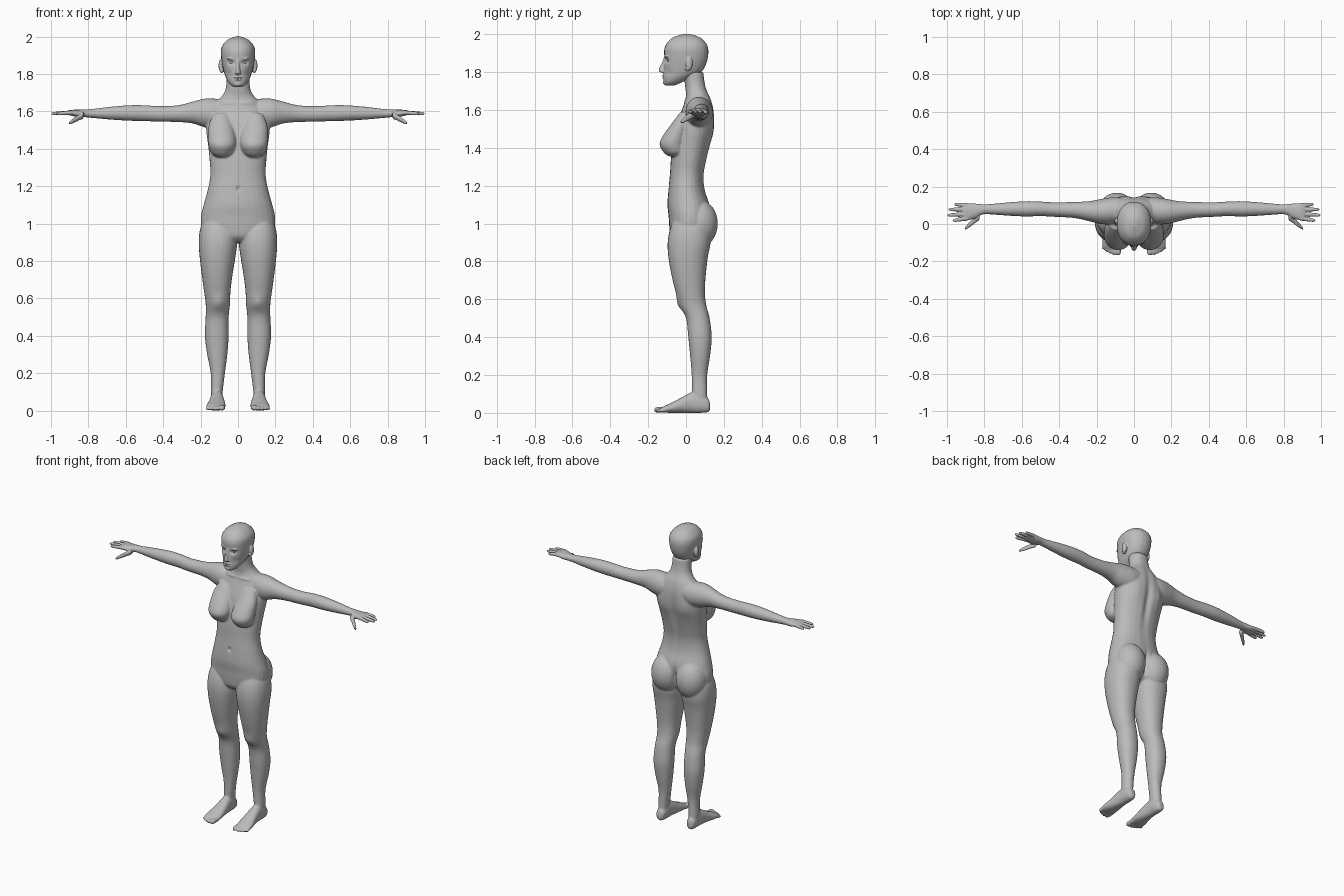
import bpy, bmesh, math
from mathutils import Vector

skin = bpy.data.materials.new("plain_grey")
skin.diffuse_color = (0.5, 0.5, 0.5, 1)


def spline(rows, steps=4):
    """Catmull-Rom interpolation of section rows."""
    out = []
    for i in range(len(rows) - 1):
        a, b, c, d = (rows[max(0, min(len(rows) - 1, i + k))] for k in (-1, 0, 1, 2))
        for s in range(steps):
            t = s / steps
            out.append([0.5 * (2 * q + (r - p) * t + (2 * p - 5 * q + 4 * r - u) * t * t
                               + (3 * q - p - 3 * r + u) * t ** 3)
                        for p, q, r, u in zip(a, b, c, d)])
    return out + [list(rows[-1])]


def loft(bm, axis, rows, sides=(1,), power=2.2, n=28):
    """Closed tube along an axis; each row is position, then min/max of both cross axes."""
    for side in sides:
        rings = []
        for t, a0, a1, b0, b1 in spline(rows):
            ring = []
            for k in range(n):
                c, s = math.cos(2 * math.pi * k / n), math.sin(2 * math.pi * k / n)
                a = (a0 + a1) / 2 + (a1 - a0) / 2 * math.copysign(abs(c) ** (2 / power), c)
                b = (b0 + b1) / 2 + (b1 - b0) / 2 * math.copysign(abs(s) ** (2 / power), s)
                p = {"x": (t, a, b), "y": (a, t, b), "z": (a, b, t)}[axis]
                ring.append(bm.verts.new((p[0] * side, p[1], p[2])))
            rings.append(ring)
        for r, q in zip(rings, rings[1:]):
            for k in range(n):
                bm.faces.new((r[k], r[(k + 1) % n], q[(k + 1) % n], q[k]))
        bm.faces.new(rings[0][::-1])
        bm.faces.new(rings[-1])


def centred(rows):
    return [(z, -h, h, y0, y1) for z, h, y0, y1 in rows]


def ball(bm, centre, radii, sides=(1,)):
    for side in sides:
        vs = bmesh.ops.create_uvsphere(bm, u_segments=24, v_segments=16, radius=1)["verts"]
        for v in vs:
            v.co = Vector((side * (centre[0] + v.co.x * radii[0]),
                           centre[1] + v.co.y * radii[1], centre[2] + v.co.z * radii[2]))


def digit(bm, axis, p, q, r0, r1, sides):
    """Round-ended finger or toe from p to q."""
    i = "xyz".index(axis)
    others = [k for k in range(3) if k != i]
    rows = []
    for t, f in ((0, .6), (.06, 1), (.3, .95), (.5, 1.03), (.8, 1), (.93, .8), (1, .3)):
        c = [a + (b - a) * t for a, b in zip(p, q)]
        r = (r0 + (r1 - r0) * t) * f
        rows.append([c[i]] + [w for k in others for w in (c[k] - r, c[k] + r)])
    loft(bm, axis, rows, sides, 2, 14)


def finish(bm, name, voxel, smooth, dents=()):
    """Fuse the volumes into one skin, soften it, then push in or out small details along y."""
    bmesh.ops.recalc_face_normals(bm, faces=bm.faces)
    me = bpy.data.meshes.new(name)
    bm.to_mesh(me)
    bm.free()
    ob = bpy.data.objects.new(name, me)
    bpy.context.collection.objects.link(ob)
    m = ob.modifiers.new("fuse", "REMESH")
    m.mode, m.voxel_size = "VOXEL", voxel
    m = ob.modifiers.new("soften", "SMOOTH")
    m.factor, m.iterations = 0.5, smooth
    dg = bpy.context.evaluated_depsgraph_get()
    new = bpy.data.meshes.new_from_object(ob.evaluated_get(dg))
    ob.modifiers.clear()
    ob.data = new
    for v in new.vertices:
        x, y, z = abs(v.co.x), v.co.y, v.co.z
        for cx, cy, cz, rx, ry, rz, dy in dents:
            d = ((x - cx) / rx) ** 2 + ((y - cy) / ry) ** 2 + ((z - cz) / rz) ** 2
            if d < 9:
                v.co.y += dy * math.exp(-d)
    new.materials.clear()
    new.materials.append(skin)
    new.shade_smooth()


BOTH = (1, -1)

# Body: torso and neck
bm = bmesh.new()
loft(bm, "z", centred([
    (.90, .06, -.05, .06), (.93, .13, -.08, .10), (.98, .192, -.088, .125),
    (1.04, .198, -.092, .13), (1.10, .184, -.098, .125), (1.18, .162, -.093, .10),
    (1.26, .148, -.085, .095), (1.34, .152, -.08, .11), (1.42, .16, -.07, .13),
    (1.48, .168, -.06, .145), (1.54, .17, -.045, .15), (1.60, .15, -.022, .147),
    (1.65, .118, -.005, .135), (1.68, .088, 0, .122), (1.71, .069, -.003, .108),
    (1.75, .062, -.008, .098), (1.80, .06, -.02, .092)]))
# Chest and seat
loft(bm, "z", [(1.355, .06, .11, -.09, -.03), (1.375, .028, .142, -.117, 0),
               (1.42, .012, .158, -.14, 0), (1.47, .014, .16, -.118, .01),
               (1.53, .03, .155, -.075, .02), (1.59, .05, .13, -.03, .03)], BOTH, 2)
ball(bm, (.092, .07, 1.0), (.1, .098, .125), BOTH)
# Arms
loft(bm, "x", [(.06, .02, .14, 1.53, 1.66), (.12, 0, .142, 1.51, 1.668),
               (.18, .0, .133, 1.515, 1.668), (.24, .015, .122, 1.535, 1.653),
               (.32, .032, .118, 1.543, 1.633), (.42, .038, .116, 1.545, 1.628),
               (.50, .042, .12, 1.548, 1.633), (.58, .04, .122, 1.55, 1.633),
               (.68, .045, .115, 1.556, 1.625), (.78, .052, .106, 1.565, 1.613),
               (.82, .05, .106, 1.568, 1.611)], BOTH, 2)
# Legs
loft(bm, "z", [(.05, .085, .142, .04, .115), (.10, .082, .145, .032, .112),
               (.20, .07, .146, .03, .112), (.30, .057, .165, .022, .127),
               (.40, .05, .177, .012, .136), (.50, .05, .173, 0, .125),
               (.57, .043, .173, -.035, .107), (.64, .04, .182, -.055, .1),
               (.72, .03, .193, -.075, .104), (.82, .014, .205, -.093, .115),
               (.90, .004, .21, -.097, .13), (.97, .01, .203, -.085, .125),
               (1.03, .04, .18, -.06, .1)], BOTH)
# Feet and toes
loft(bm, "y", [(.127, .1, .128, .02, .045), (.118, .088, .14, .004, .075),
               (.08, .08, .146, 0, .10), (.03, .077, .148, 0, .108),
               (-.03, .07, .157, 0, .078), (-.08, .066, .168, 0, .052),
               (-.115, .07, .17, .002, .036), (-.13, .08, .16, .006, .028)], BOTH)
for x, tip, r in ((.086, -.168, .015), (.109, -.167, .011), (.128, -.16, .01),
                  (.146, -.15, .01), (.162, -.137, .01)):
    digit(bm, "y", (x - .004, -.1, .018), (x, tip, r), r * 1.05, r, BOTH)
finish(bm, "body", .0055, 5, (
    (0, .14, 1.42, .022, .05, .2, -.014), (0, .15, .99, .012, .06, .075, -.03),
    (0, -.09, 1.185, .009, .03, .012, .012), (.105, -.04, .57, .028, .03, .04, -.008),
    (.09, .155, 1.48, .04, .04, .07, .008), (.06, -.01, 1.645, .05, .03, .008, -.006)))

# Hands
for side, name in ((1, "left_hand"), (-1, "right_hand")):
    bm = bmesh.new()
    loft(bm, "x", [(.79, .054, .104, 1.568, 1.61), (.82, .048, .106, 1.569, 1.61),
                   (.85, .03, .109, 1.568, 1.609), (.88, .022, .111, 1.574, 1.609),
                   (.905, .021, .11, 1.581, 1.606), (.915, .03, .1, 1.585, 1.602)], (side,))
    for y0, y1, tip in ((.031, .018, .97), (.054, .047, .998), (.077, .078, .992), (.099, .106, .962)):
        digit(bm, "x", (.885, y0, 1.594), (tip, y1, 1.588), .0125, .0085, (side,))
    digit(bm, "x", (.825, .042, 1.582), (.905, -.026, 1.536), .02, .0095, (side,))
    finish(bm, name, .0035, 3)

# Head: skull and jaw
bm = bmesh.new()
loft(bm, "z", centred([
    (1.73, .022, -.108, -.06), (1.745, .043, -.116, -.025), (1.77, .06, -.119, .03),
    (1.80, .072, -.118, .08), (1.84, .082, -.117, .105), (1.88, .089, -.115, .116),
    (1.92, .092, -.115, .118), (1.95, .085, -.104, .108), (1.98, .06, -.075, .08),
    (1.995, .03, -.038, .045), (2.002, .006, -.01, .015)]))
# Nose, lips and chin
loft(bm, "z", centred([(1.796, .008, -.125, -.1), (1.803, .017, -.142, -.1),
                       (1.82, .012, -.143, -.1), (1.85, .009, -.127, -.1),
                       (1.878, .012, -.117, -.1)]), (1,), 2, 16)
ball(bm, (0, -.112, 1.781), (.025, .0155, .006))
ball(bm, (0, -.112, 1.771), (.021, .0145, .006))
ball(bm, (0, -.1, 1.746), (.022, .022, .015))
# Brows and ears
ball(bm, (.034, -.094, 1.882), (.027, .018, .008), BOTH)
ball(bm, (.091, .016, 1.845), (.013, .019, .036), BOTH)
ball(bm, (.087, .008, 1.82), (.011, .012, .016), BOTH)
finish(bm, "head", .0035, 4, (
    (.034, -.1, 1.861, .018, .04, .012, .013), (0, -.125, 1.776, .022, .03, .0035, .004),
    (.05, -.09, 1.80, .02, .04, .02, .005)))

# Eyes
bm = bmesh.new()
ball(bm, (.034, -.086, 1.86), (.0145, .0145, .009), BOTH)
finish(bm, "eyes", .0025, 1)
